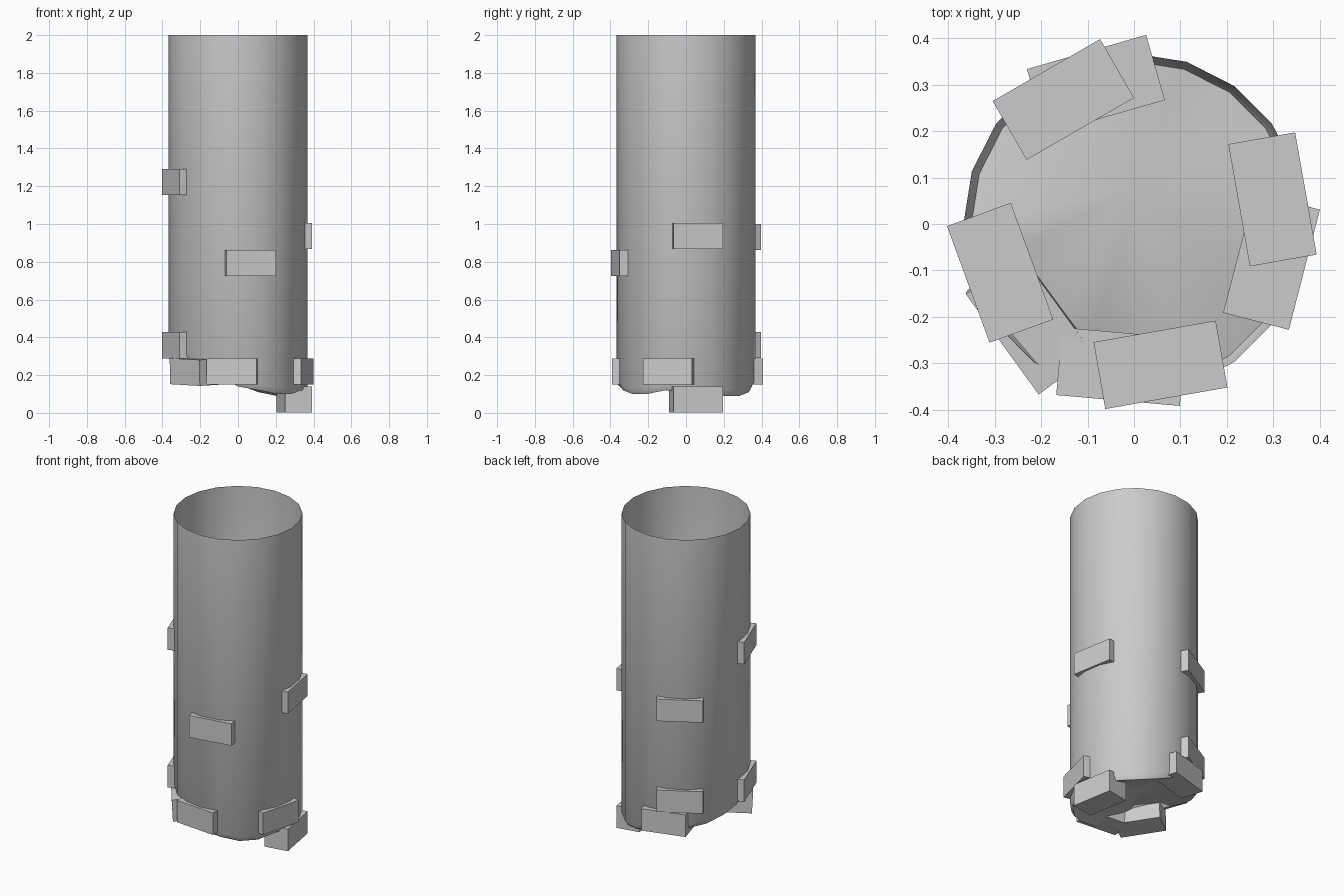
import bpy, bmesh, math

if "Cube" in bpy.data.objects:
    bpy.data.objects.remove(bpy.data.objects["Cube"])

R, SIDES = 0.367, 20

# Shaft: open-topped thin tube with a ragged lower rim and a shallow floor
rim = [.11, .10, .09, .09, .11, .15, .17, .18, .20, .23,
       .26, .28, .28, .26, .20, .14, .12, .10, .10, .12]
bm = bmesh.new()
top, low, edge = [], [], []
for i in range(SIDES):
    a = 2 * math.pi * i / SIDES
    c, s = math.cos(a), math.sin(a)
    top.append(bm.verts.new((R * c, R * s, 2)))
    low.append(bm.verts.new((R * c, R * s, rim[i] + .03)))
    edge.append(bm.verts.new((.35 * c, .35 * s, rim[i])))
centre = bm.verts.new((0, .08, .2))
for i in range(SIDES):
    j = (i + 1) % SIDES
    bm.faces.new((low[i], low[j], top[j], top[i]))
    bm.faces.new((edge[i], edge[j], low[j], low[i]))
    bm.faces.new((centre, edge[j], edge[i]))
mesh = bpy.data.meshes.new("shaft")
bm.to_mesh(mesh)
bm.free()
shaft = bpy.data.objects.new("shaft", mesh)
bpy.context.collection.objects.link(shaft)
bpy.context.view_layer.objects.active = shaft
shaft.select_set(True)
bpy.ops.object.shade_smooth_by_angle(angle=math.radians(50))


# Bricks: flat-faced blocks pushed through the wall
def brick(name, x, y, z, turn, tilt=(0, 0)):
    bpy.ops.mesh.primitive_cube_add(
        size=1, location=(x, y, z),
        rotation=[math.radians(v) for v in (*tilt, turn)])
    ob = bpy.context.object
    ob.name = name
    ob.scale = (.267, .146, .138)


# Upper and lower bricks sharing the same plan position
for name, x, y, turn, heights in (
        ("back_brick", -.152, .268, 30, (.932, .36)),
        ("right_brick", .298, .053, 100, (.936, .072)),
        ("left_brick", -.288, -.105, -70, (1.223, .358)),
        ("front_brick", .057, -.303, 10, (.793,))):
    for z in heights:
        brick(name, x, y, z, turn)

# Bottom course
brick("base_back_brick", -.082, .30, .22, -14 + 180 + 30 - 180)
brick("base_right_brick", .296, -.08, .22, 75.5)
brick("base_front_brick", -.028, -.307, .22, -5)
brick("base_left_brick", -.223, -.212, .22, -54, (3, 2))
